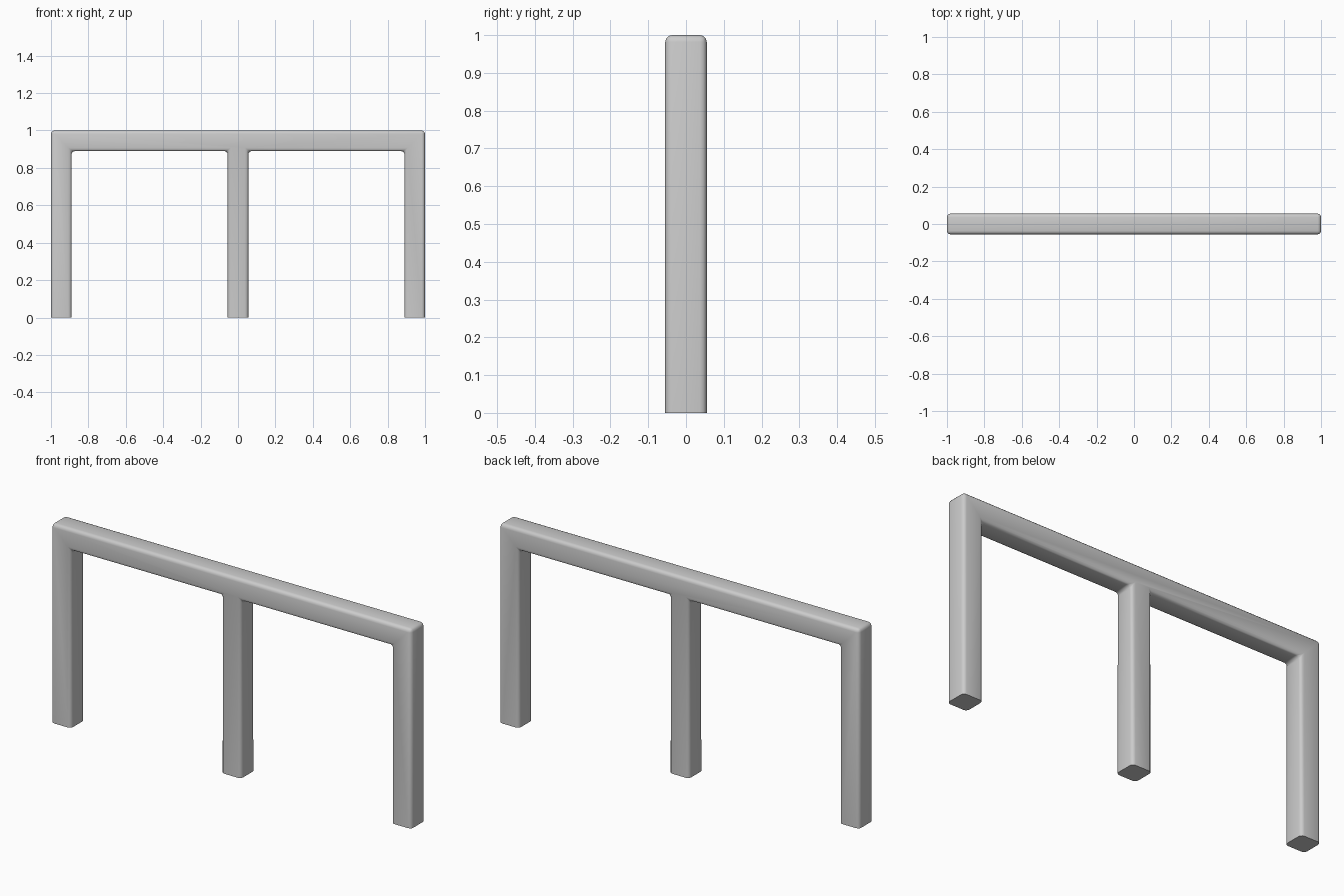
import bpy, bmesh, math

if "Cube" in bpy.data.objects:
    bpy.data.objects.remove(bpy.data.objects["Cube"])

W = 0.11      # bar thickness
H = W / 2
R = 0.018     # edge rounding
LOW = -0.1    # legs start below the floor and are trimmed flat afterwards

# Right half of the front outline, mirrored to give the full three-legged frame
half = [(H, LOW), (H, 1 - W), (1 - W, 1 - W), (1 - W, LOW), (1, LOW), (1, 1)]
outline = half + [(-x, z) for x, z in reversed(half)]

bm = bmesh.new()
face = bm.faces.new([bm.verts.new((x, -H, z)) for x, z in outline])
ext = bmesh.ops.extrude_face_region(bm, geom=[face])
bmesh.ops.translate(bm, vec=(0, W, 0),
                    verts=[v for v in ext["geom"] if isinstance(v, bmesh.types.BMVert)])
bmesh.ops.recalc_face_normals(bm, faces=bm.faces[:])

# Round every edge, including the inner corners
bmesh.ops.bevel(bm, geom=bm.edges[:], offset=R, offset_type='OFFSET',
                segments=3, profile=0.5, affect='EDGES')

# Trim the feet flat at the floor and cap them
bmesh.ops.bisect_plane(bm, geom=bm.verts[:] + bm.edges[:] + bm.faces[:],
                       plane_co=(0, 0, 0), plane_no=(0, 0, -1), clear_outer=True)
bmesh.ops.holes_fill(bm, edges=[e for e in bm.edges if e.is_boundary], sides=0)
bmesh.ops.recalc_face_normals(bm, faces=bm.faces[:])

mesh = bpy.data.meshes.new("railing_frame")
bm.to_mesh(mesh)
bm.free()
frame = bpy.data.objects.new("railing_frame", mesh)
bpy.context.collection.objects.link(frame)

# Smooth rounded edges, sharp feet
bpy.context.view_layer.objects.active = frame
frame.select_set(True)
bpy.ops.object.shade_smooth_by_angle(angle=math.radians(40))
